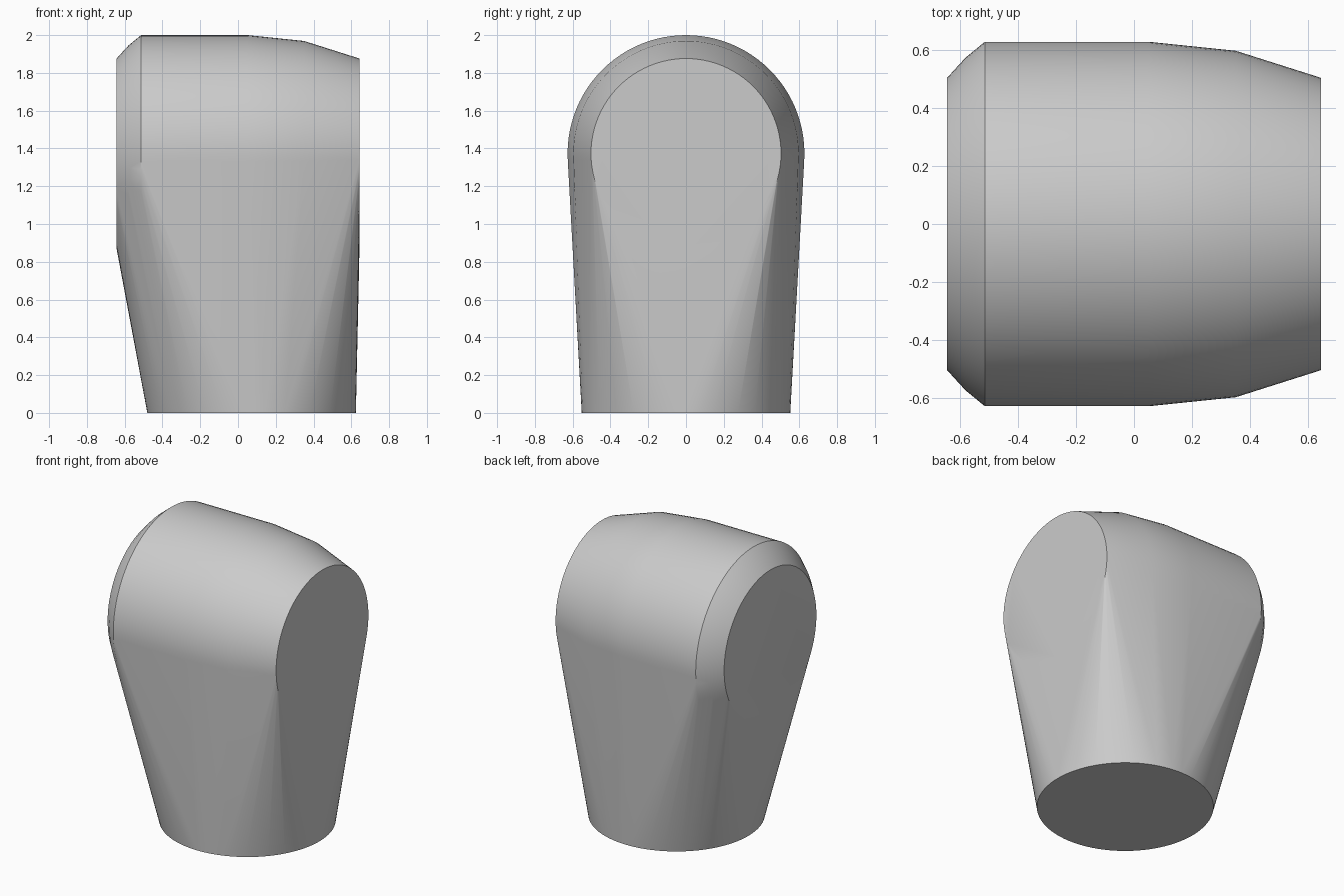
import bpy, bmesh, math

cube = bpy.data.objects.get("Cube")
if cube:
    bpy.data.objects.remove(cube, do_unlink=True)

SEGMENTS = 96
AXIS_Z = 1.373

# Plain grey material
grey = bpy.data.materials.new("plain_grey")
grey.use_nodes = True
colour = (0.6, 0.6, 0.6, 1)
grey.diffuse_color = colour
grey.node_tree.nodes["Principled BSDF"].inputs["Base Color"].default_value = colour

bm = bmesh.new()


def ring(radius, point):
    """Add a circle of points, placed by the given function."""
    for i in range(SEGMENTS):
        a = math.tau * i / SEGMENTS
        bm.verts.new(point(radius * math.cos(a), radius * math.sin(a)))


# Barrel head: (x, radius) profile turned about a horizontal axis
profile = [(-0.643, 0.503), (-0.58, 0.572), (-0.513, 0.627),
           (0.05, 0.627), (0.35, 0.596), (0.643, 0.503)]
for x, r in profile:
    ring(r, lambda u, v: (x, u, AXIS_Z + v))

# Round foot of the stem
ring(0.552, lambda u, v: (0.072 + u, v, 0))

# Stretch one skin over the head and foot
hull = bmesh.ops.convex_hull(bm, input=bm.verts[:])
spare = {g for g in hull["geom_interior"] + hull["geom_unused"]
         if isinstance(g, bmesh.types.BMVert)}
bmesh.ops.delete(bm, geom=list(spare), context='VERTS')
bmesh.ops.dissolve_limit(bm, angle_limit=math.radians(0.1),
                         verts=bm.verts[:], edges=bm.edges[:])
bmesh.ops.recalc_face_normals(bm, faces=bm.faces[:])

mesh = bpy.data.meshes.new("knob_body")
bm.to_mesh(mesh)
bm.free()
mesh.materials.append(grey)
body = bpy.data.objects.new("knob_body", mesh)
bpy.context.collection.objects.link(body)

# Smooth shading with crisp end rims
bpy.ops.object.select_all(action='DESELECT')
body.select_set(True)
bpy.context.view_layer.objects.active = body
bpy.ops.object.shade_smooth_by_angle(angle=math.radians(30))
